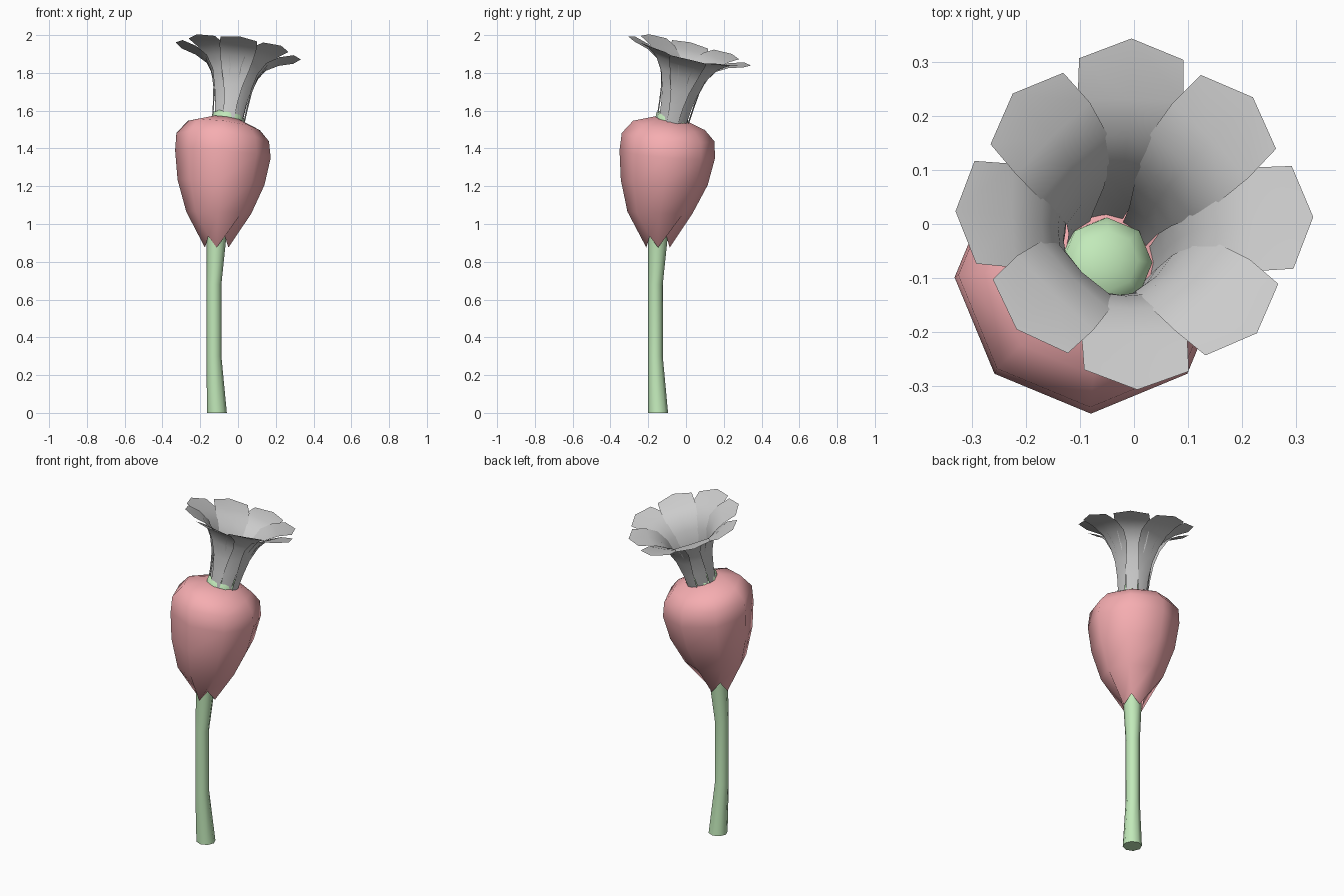
import bpy, math
from mathutils import Vector

if "Cube" in bpy.data.objects:
    bpy.data.objects.remove(bpy.data.objects["Cube"])


def material(name, rgb):
    m = bpy.data.materials.new(name)
    m.diffuse_color = (*rgb, 1)
    m.use_nodes = True
    m.node_tree.nodes["Principled BSDF"].inputs["Base Color"].default_value = m.diffuse_color
    return m


def make(name, verts, faces, mat=None, angle=60):
    me = bpy.data.meshes.new(name)
    me.from_pydata(verts, [], faces)
    me.update()
    ob = bpy.data.objects.new(name, me)
    bpy.context.collection.objects.link(ob)
    if mat:
        me.materials.append(mat)
    bpy.ops.object.select_all(action='DESELECT')
    ob.select_set(True)
    bpy.context.view_layer.objects.active = ob
    bpy.ops.object.shade_smooth_by_angle(angle=math.radians(angle))
    return ob


def loft(name, rings, mat, sides=8, jag=0.0, cap_start=True, cap_end=True):
    """Skin rings of (x, y, z, radius, tilt); jag drops every other vertex of the first ring."""
    verts, faces = [], []
    for i, (x, y, z, r, tilt) in enumerate(rings):
        for k in range(sides):
            a = math.tau * k / sides
            dx, dy = r * math.cos(a), r * math.sin(a)
            dz = -tilt * (dx + dy)
            if i == 0:
                dz += jag if k % 2 else -jag
            verts.append((x + dx, y + dy, z + dz))
    for i in range(len(rings) - 1):
        for k in range(sides):
            a, b = i * sides, (k + 1) % sides
            faces.append((a + k, a + b, a + sides + b, a + sides + k))
    if cap_start:
        faces.append(tuple(reversed(range(sides))))
    if cap_end:
        n = len(verts)
        faces.append(tuple(range(n - sides, n)))
    return make(name, verts, faces, mat)


green = material("green", (0.54, 0.82, 0.49))
red = material("red", (0.92, 0.42, 0.44))

# Slightly bent stem, running up into the fruit
loft("stem", [(-0.112, -0.148, 0, 0.053, 0), (-0.127, -0.162, 0.3, 0.039, 0),
              (-0.127, -0.162, 0.68, 0.039, 0), (-0.115, -0.15, 0.91, 0.051, 0),
              (-0.112, -0.148, 0.98, 0.055, 0)], green)

# Fruit with a jagged lower edge, leaning toward +x +y
loft("fruit", [(-0.113, -0.148, 0.905, 0.062, 0), (-0.102, -0.138, 1.06, 0.172, 0.03),
               (-0.09, -0.115, 1.22, 0.23, 0.06), (-0.08, -0.099, 1.37, 0.253, 0.08),
               (-0.081, -0.095, 1.46, 0.245, 0.09), (-0.075, -0.09, 1.522, 0.19, 0.13),
               (-0.06, -0.08, 1.555, 0.09, 0.15)], red, jag=0.03, cap_start=False)

# Domed green flower base
loft("flower_base", [(-0.06, -0.08, 1.5, 0.09, 0.2), (-0.05, -0.072, 1.575, 0.084, 0.2),
                     (-0.047, -0.068, 1.595, 0.055, 0.2), (-0.046, -0.066, 1.605, 0.025, 0.2)], green)

# Petals: (distance from axis, height along axis, half width)
profile = [(0.087, 0.0, 0.03), (0.094, 0.09, 0.036), (0.104, 0.18, 0.05), (0.125, 0.26, 0.073),
           (0.165, 0.325, 0.09), (0.225, 0.363, 0.099), (0.297, 0.385, 0.098)]
origin = Vector((-0.052, -0.072, 1.54))
tilt = Vector((0, 0, 1)).rotation_difference(Vector((0.14, 0.24, 1)))

for p in range(8):
    a = math.tau * p / 8
    out, side = Vector((math.cos(a), math.sin(a), 0)), Vector((-math.sin(a), math.cos(a), 0))
    inner = p % 2                      # diagonal petals lie inside the others
    verts, faces = [], []
    for i, (r, h, w) in enumerate(profile):
        if inner:
            r, h = r * 0.95 - 0.002, h + 0.006
        last = i == len(profile) - 1
        for s in (-1, 0, 1):
            bow = 0.22 * w * (1 - i / 6) if s else 0
            tip = 0.038 if last and s == 0 else 0
            v = out * (r - bow + tip) + side * (w * s) + Vector((0, 0, h + tip * 0.15))
            verts.append(origin + tilt @ v)
    for i in range(len(profile) - 1):
        for k in range(2):
            b = i * 3 + k
            faces.append((b, b + 1, b + 4, b + 3))
    make(f"petal_{p + 1}", verts, faces)
